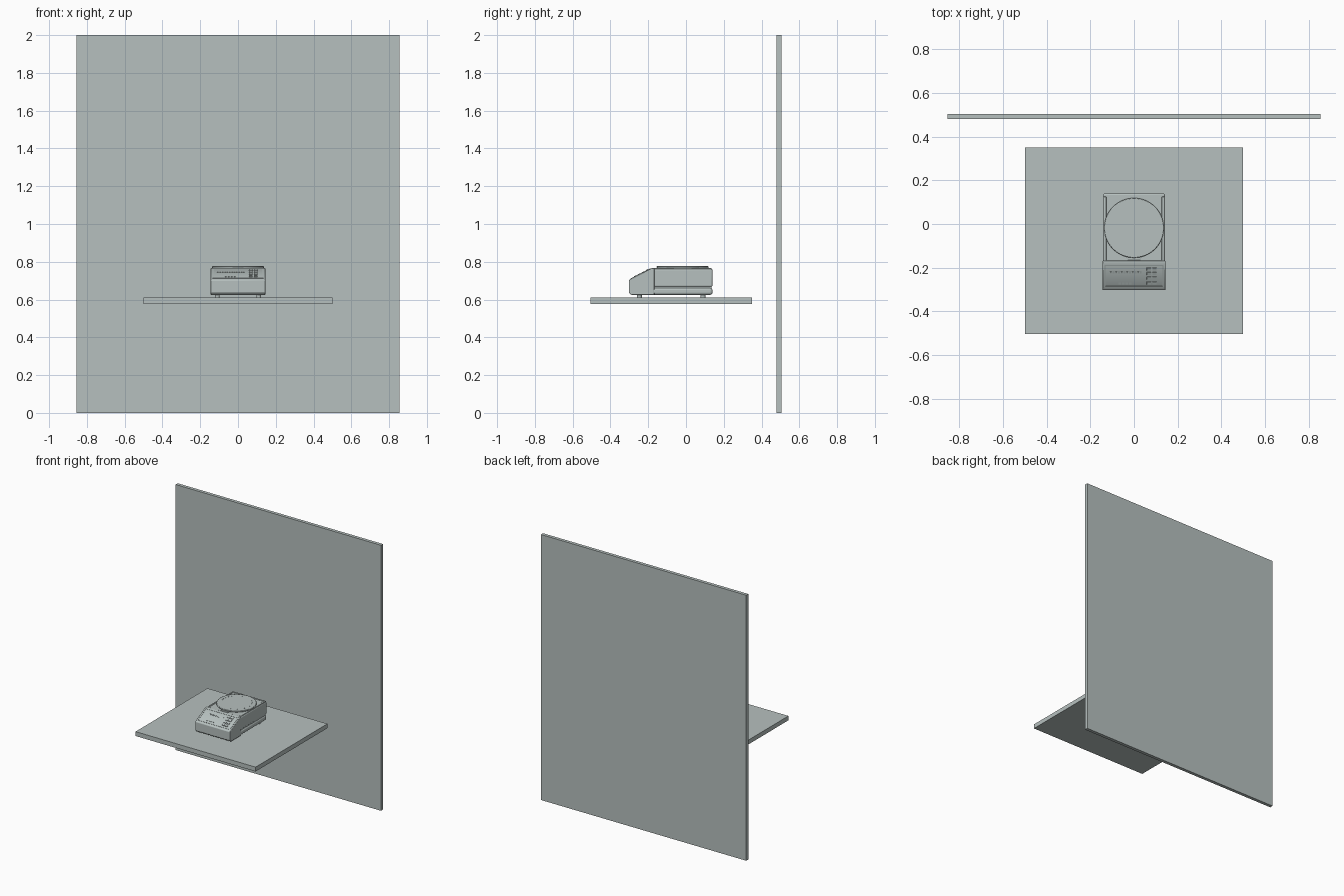
import bpy, bmesh, math
from mathutils import Matrix, Vector

cube = bpy.data.objects.get("Cube")
if cube:
    bpy.data.objects.remove(cube, do_unlink=True)

GREY = (0.47, 0.53, 0.52, 1.0)
grey = bpy.data.materials.new("green grey")
grey.use_nodes = True
grey.diffuse_color = GREY
grey.node_tree.nodes["Principled BSDF"].inputs["Base Color"].default_value = GREY


def finish(name, bm, bevel=0, segments=2):
    bmesh.ops.recalc_face_normals(bm, faces=bm.faces)
    mesh = bpy.data.meshes.new(name)
    bm.to_mesh(mesh)
    bm.free()
    mesh.materials.append(grey)
    obj = bpy.data.objects.new(name, mesh)
    bpy.context.collection.objects.link(obj)
    if bevel:
        mod = obj.modifiers.new("bevel", "BEVEL")
        mod.width, mod.segments = bevel, segments
        mod.limit_method, mod.angle_limit = "ANGLE", math.radians(30)
    bpy.ops.object.select_all(action="DESELECT")
    obj.select_set(True)
    bpy.context.view_layer.objects.active = obj
    bpy.ops.object.shade_smooth_by_angle(angle=math.radians(30))
    return obj


def add_box(bm, x, y, z, frame=Matrix()):
    """Box from three (low, high) ranges, optionally placed in a frame."""
    mid = Vector([(a + b) / 2 for a, b in (x, y, z)])
    size = [b - a for a, b in (x, y, z)]
    bmesh.ops.create_cube(bm, size=1, matrix=frame @ Matrix.Translation(mid) @ Matrix.Diagonal((*size, 1)))


def box(name, x, y, z, bevel=0, segments=2):
    bm = bmesh.new()
    add_box(bm, x, y, z)
    return finish(name, bm, bevel, segments)


def disc(name, x, y, z, radius, sides=64, bevel=0):
    bm = bmesh.new()
    bmesh.ops.create_cone(bm, cap_ends=True, segments=sides, radius1=radius, radius2=radius,
                          depth=z[1] - z[0], matrix=Matrix.Translation((x, y, sum(z) / 2)))
    return finish(name, bm, bevel)


# Wall and table top
box("wall_panel", (-0.855, 0.855), (0.48, 0.505), (0, 2))
box("table_top", (-0.5, 0.5), (-0.505, 0.35), (0.577, 0.61))

# Rear body: base shell, recessed seam and upper shell
box("base_shell", (-0.143, 0.143), (-0.18, 0.14), (0.625, 0.662), 0.012, 3)
box("seam_core", (-0.137, 0.137), (-0.18, 0.134), (0.64, 0.70))
box("upper_shell", (-0.142, 0.142), (-0.18, 0.14), (0.667, 0.763), 0.008, 3)

# Raised rim around the top of the body
bm = bmesh.new()
for s in (-1, 1):
    add_box(bm, sorted((s * 0.127, s * 0.138)), (-0.17, 0.125), (0.755, 0.767))
add_box(bm, (-0.138, 0.138), (0.125, 0.136), (0.755, 0.767))
finish("top_rim", bm, 0.002)

# Sloped control head, extruded across the width
profile = [(-0.29, 0.625), (-0.303, 0.638), (-0.303, 0.702), (-0.295, 0.709),
           (-0.183, 0.766), (-0.168, 0.766), (-0.168, 0.625)]
bm = bmesh.new()
face = bm.faces.new([bm.verts.new((-0.145, y, z)) for y, z in profile])
side = bmesh.ops.extrude_face_region(bm, geom=[face])["geom"]
bmesh.ops.translate(bm, vec=(0.29, 0, 0), verts=[v for v in side if isinstance(v, bmesh.types.BMVert)])
finish("control_head", bm, 0.003)

# Frame lying on the slope: x across, y uphill, z outward
slope = Matrix.Translation((0, -0.295, 0.709)) @ Matrix.Rotation(math.atan2(0.057, 0.112), 4, "X")

# Thin border round the control panel
bm = bmesh.new()
for s in (-1, 1):
    add_box(bm, sorted((s * 0.13, s * 0.135)), (0.006, 0.12), (-0.004, 0.002), slope)
for low in (0.006, 0.115):
    add_box(bm, (-0.13, 0.13), (low, low + 0.005), (-0.004, 0.002), slope)
finish("panel_border", bm)

# Keypad, two columns of buttons
bm = bmesh.new()
for col in range(2):
    for row in range(4):
        x, y = 0.058 + col * 0.026, 0.022 + row * 0.024
        add_box(bm, (x, x + 0.02), (y, y + 0.014), (-0.003, 0.004), slope)
finish("keypad_buttons", bm, 0.001)

# Row of small indicator bars and lower keys
bm = bmesh.new()
for i in range(12):
    x = -0.11 + i * 0.0125
    add_box(bm, (x, x + 0.008), (0.078, 0.086 + 0.004 * (i % 2)), (-0.003, 0.002), slope)
for i in range(4):
    x = -0.07 + i * 0.016
    add_box(bm, (x, x + 0.01), (0.022, 0.03), (-0.003, 0.002), slope)
finish("panel_indicators", bm)

# Level window between head and pan
box("level_window", (-0.03, 0.03), (-0.167, -0.145), (0.755, 0.768), 0.002)

# Weighing pan on its support
disc("pan_support", 0, -0.018, (0.755, 0.768), 0.09)
disc("weighing_pan", 0, -0.018, (0.766, 0.777), 0.137, 64, 0.003)

# Ring of small studs on the pan
bm = bmesh.new()
for i in range(28):
    place = Matrix.Translation((0, -0.018, 0)) @ Matrix.Rotation(i * math.tau / 28, 4, "Z")
    add_box(bm, (0.106, 0.109), (-0.004, 0.004), (0.775, 0.7785), place)
finish("pan_studs", bm)

# Feet
for side_name, x in (("right", -0.11), ("left", 0.11)):
    for end_name, y in (("front", -0.247), ("back", 0.09)):
        disc(f"{end_name}_{side_name}_foot", x, y, (0.61, 0.63), 0.013, 24)
